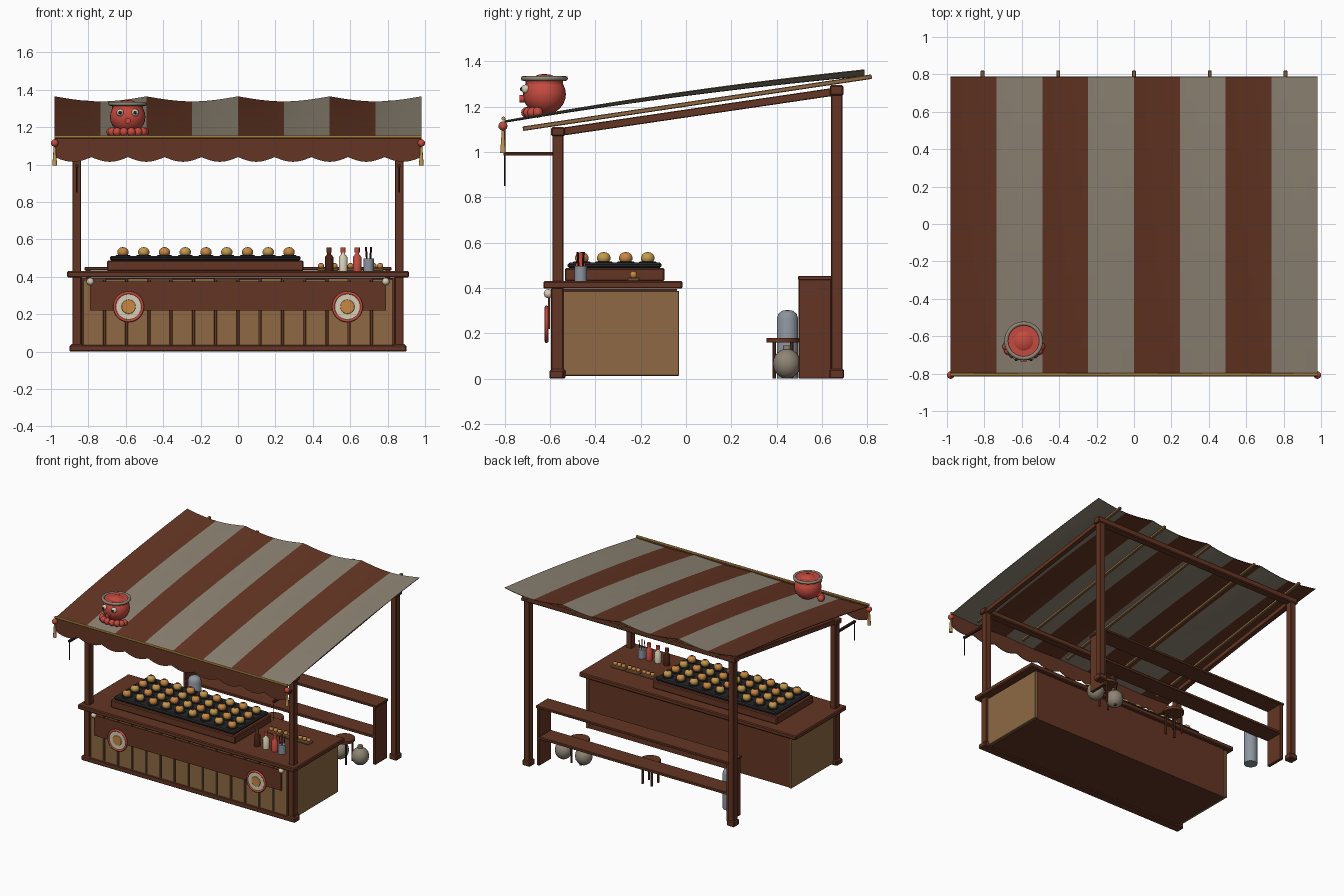
import bpy, bmesh, math
from mathutils import Vector, Matrix

if "Cube" in bpy.data.objects:
    bpy.data.objects.remove(bpy.data.objects["Cube"])


def colour(name, r, g, b):
    m = bpy.data.materials.new(name)
    lin = [((c / 255 + 0.055) / 1.055) ** 2.4 for c in (r, g, b)]
    m.diffuse_color = (*lin, 1)
    m.use_nodes = True
    m.node_tree.nodes["Principled BSDF"].inputs["Base Color"].default_value = m.diffuse_color
    return m


BROWN = colour("red brown wood", 100, 53, 35)
TAN = colour("tan wood", 142, 105, 67)
CLOTH = colour("grey beige cloth", 142, 132, 116)
BLACK = colour("iron black", 38, 38, 41)
RED = colour("red", 196, 74, 62)
GOLD = colour("gold", 196, 154, 78)
CREAM = colour("cream", 216, 206, 182)
STEEL = colour("steel", 140, 149, 158)
DOUGH = colour("baked dough", 200, 136, 68)
DARK = colour("dark sauce", 66, 32, 21)


def finish(name, bm, mats, smooth=False, rule=None):
    bmesh.ops.recalc_face_normals(bm, faces=bm.faces)
    for f in bm.faces:
        f.smooth = smooth
        if rule:
            f.material_index = rule(f.calc_center_median())
    me = bpy.data.meshes.new(name)
    bm.to_mesh(me)
    bm.free()
    for m in mats if isinstance(mats, tuple) else (mats,):
        me.materials.append(m)
    ob = bpy.data.objects.new(name, me)
    bpy.context.collection.objects.link(ob)
    return ob


def box(name, x0, x1, y0, y1, z0, z1, mat, bevel=0.0, rot=None):
    bm = bmesh.new()
    bmesh.ops.create_cube(bm, size=1)
    bmesh.ops.scale(bm, vec=(x1 - x0, y1 - y0, z1 - z0), verts=bm.verts)
    if bevel:
        bmesh.ops.bevel(bm, geom=bm.edges[:], offset=bevel, segments=1, affect='EDGES')
    ob = finish(name, bm, mat)
    ob.location = ((x0 + x1) / 2, (y0 + y1) / 2, (z0 + z1) / 2)
    if rot:
        ob.rotation_euler = rot
    return ob


def slope_beam(name, x, w, h, ya, za, yb, zb, mat):
    l, cy, cz = math.hypot(yb - ya, zb - za), (ya + yb) / 2, (za + zb) / 2
    return box(name, x - w / 2, x + w / 2, cy - l / 2, cy + l / 2, cz - h / 2, cz + h / 2,
               mat, 0.003, (math.atan2(zb - za, yb - ya), 0, 0))


def lathe(name, profile, loc, mats, segs=16, rot=(0, 0, 0), rule=None, sharp=True, closed=False):
    bm = bmesh.new()
    rings = [[bm.verts.new((r * math.cos(2 * math.pi * i / segs), r * math.sin(2 * math.pi * i / segs), z))
              for i in range(segs)] for r, z in profile]
    pairs = list(zip(rings, rings[1:])) + ([(rings[-1], rings[0])] if closed else [])
    for a, b in pairs:
        for i in range(segs):
            j = (i + 1) % segs
            bm.faces.new((a[i], a[j], b[j], b[i]))
    bmesh.ops.remove_doubles(bm, verts=bm.verts, dist=1e-5)
    ob = finish(name, bm, mats, True, rule)
    ob.location, ob.rotation_euler = loc, rot
    if sharp:
        ob.data.set_sharp_from_angle(angle=math.radians(40))
    return ob


def ball(name, loc, r, mats, rz=None, segs=16, rule=None):
    n, rz = segs // 2, rz or r
    prof = [(r * math.sin(math.pi * i / n), -rz * math.cos(math.pi * i / n)) for i in range(n + 1)]
    return lathe(name, prof, loc, mats, segs, rule=rule, sharp=False)


def rod(name, loc, r, h, mat, segs=12, rot=(0, 0, 0)):
    return lathe(name, [(0, 0), (r, 0), (r, h), (0, h)], loc, mat, segs, rot)


def ring(name, loc, major, minor, mat, rot=(0, 0, 0)):
    prof = [(major + minor * math.cos(a * math.pi / 4), minor * math.sin(a * math.pi / 4)) for a in range(8)]
    return lathe(name, prof, loc, mat, 28, rot, sharp=False, closed=True)


# Frame: posts, feet, caps, sloping side beams, hanging arms
for s in (-1, 1):
    x = s * 0.862
    for nm, y, top in (("front", -0.565, 1.10), ("back", 0.665, 1.28)):
        box(nm + "_post", x - .023, x + .023, y - .025, y + .025, 0, top, BROWN, .004)
        box(nm + "_foot", x - .032, x + .032, y - .033, y + .033, 0, .042, BROWN, .006)
    slope_beam("side_beam", x, .035, .035, -.58, 1.085, .68, 1.27, BROWN)
    box("lantern_arm", x - .008, x + .008, -.805, -.565, .985, 1.0, DARK)
    rod("lantern_hook", (x, -.8, .85), .003, .14, BLACK, 6)
box("front_cross_beam", -.9, .9, -.595, -.535, 1.07, 1.11, BROWN, .006)
box("back_cross_beam", -.9, .9, .635, .695, 1.25, 1.295, BROWN, .006)
for i in range(5):
    slope_beam("rafter", -.81 + .405 * i, .02, .02, -.72, 1.103, .82, 1.333, TAN)

# Striped awning sagging between supports
W, NX, NY = 0.98, 64, 12
bm = bmesh.new()
bmesh.ops.create_grid(bm, x_segments=NX, y_segments=NY, size=1)
for v in bm.verts:
    x, t = v.co.x * W, (v.co.y + 1) / 2
    sag = .027 * (.25 + .75 * t) * abs(math.sin(math.pi * x / .49))
    v.co = (x, -.8 + 1.587 * t, 1.14 + .225 * t + .06 * t * (1 - t) - sag)
awning = finish("awning", bm, (BROWN, CLOTH), False, lambda c: int((c.x + W) / .245) % 2)
awning.modifiers.new("thickness", 'SOLIDIFY').thickness = .004

# Scalloped valance with rope, knobs and tassels
bm = bmesh.new()
N, prev = 120, None
for i in range(N + 1):
    u = i / N
    x = -W + 2 * W * u
    pair = (bm.verts.new((x, -.802, 1.145)),
            bm.verts.new((x, -.802, 1.04 - .025 * abs(math.sin(math.pi * 10 * u)))))
    if prev:
        bm.faces.new((prev[0], prev[1], pair[1], pair[0]))
    prev = pair
val = finish("valance", bm, BROWN)
val.modifiers.new("thickness", 'SOLIDIFY').thickness = .005
rod("awning_rope", (-W, -.806, 1.148), .009, 2 * W, GOLD, 8, (0, math.pi / 2, 0))
for s in (-1, 1):
    ball("tassel_knob", (s * .98, -.808, 1.115), .02, RED)
    lathe("tassel", [(0, .1), (.006, .1), (.008, .065), (.013, 0), (0, 0)], (s * .98, -.808, .995), GOLD, 10)

# Counter body
box("counter_body", -.845, .845, -.58, -.04, .012, .395, BROWN)
for s in (-1, 1):
    a, b = sorted((s * .845, s * .868))
    box("counter_side_panel", a, b, -.585, -.03, .012, .387, TAN, .003)
    a, b = sorted((s * .838, s * .885))
    box("counter_corner", a, b, -.595, -.54, 0, .4, BROWN, .004)
box("counter_plinth", -.9, .9, -.603, -.54, 0, .036, BROWN, .005)
box("counter_top", -.915, .915, -.63, -.015, .397, .43, BROWN, .006)
for i in range(14):
    x = -.774 + .119 * i
    box("front_slat", x - .054, x + .054, -.594, -.575, .034, .384 + .004 * (i % 3), TAN, .002)

# Front banner with pins and round badges
box("banner", -.79, .79, -.608, -.6, .22, .375, BROWN)
for s in (-1, 1):
    ball("banner_pin", (s * .79, -.608, .375), .02, CREAM)
    face = (math.pi / 2, 0, 0)
    x = s * .585
    rod("badge_back", (x, -.606, .24), .078, .012, CREAM, 32, face)
    ring("badge_rim", (x, -.616, .24), .075, .008, RED, face)
    rod("badge_centre", (x, -.616, .24), .034, .008, DOUGH, 20, face)
    ring("badge_centre_rim", (x, -.62, .24), .034, .004, GOLD, face)

# Griddle with dumplings topped by sauce
box("griddle_base", -.70, .35, -.535, -.095, .43, .488, BROWN, .006)
box("griddle_plate", -.685, .335, -.522, -.108, .488, .512, BLACK, .008)
for i in range(9):
    for j in range(4):
        x, y = -.615 + .111 * i, -.46 + .097 * j
        ring("griddle_well", (x, y, .512), .036, .004, BLACK)
        ball("dumpling", (x, y, .532), .031, ((GOLD if (i + j) % 2 else DOUGH), DARK), .027, 14,
             lambda c: int(c.z > .021))

# Serving boats
for k in range(3):
    x = .48 + .122 * k
    box("serving_boat", x - .057, x + .057, -.26, -.205, .43, .447, TAN, .005)
    for d in (-.036, 0, .036):
        ball("served_dumpling", (x + d, -.232, .458), .017, (DOUGH, DARK), segs=10,
             rule=lambda c: int(c.z > .012))

# Sauce bottles and skewer cup
for x, m, cap in ((.487, DARK, BROWN), (.562, CREAM, RED), (.637, RED, RED)):
    lathe("sauce_bottle", [(0, 0), (.023, 0), (.023, .075), (.01, .092), (.01, .105), (0, .105)],
          (x, -.465, .43), m, 14)
    rod("bottle_cap", (x, -.465, .53), .014, .026, cap, 10)
rod("skewer_cup", (.698, -.465, .43), .028, .068, STEEL, 16)
for k in range(4):
    a = k * math.pi / 2 + .6
    rod("skewer", (.698 + .013 * math.cos(a), -.465 + .013 * math.sin(a), .49), .003, .07, DARK, 6,
        (-.1 * math.sin(a), .1 * math.cos(a), 0))

# Back shelf
for s in (-1, 1):
    box("shelf_end", s * .8 - .012, s * .8 + .012, .497, .64, 0, .44, BROWN, .003)
box("shelf_top", -.82, .82, .495, .642, .435, .453, BROWN, .003)
box("shelf_middle", -.8, .8, .497, .64, .2, .22, BROWN, .003)

# Stools, sacks and gas cylinder
for x in (0, .6):
    rod("stool_seat", (x, .428, .16), .072, .02, BROWN, 20)
    for a in range(4):
        t = math.pi / 4 + a * math.pi / 2
        rod("stool_leg", (x + .055 * math.cos(t), .428 + .055 * math.sin(t), 0), .008, .162, BROWN, 8)
for x in (.55, .72):
    ball("sack", (x, .445, .066), .062, CLOTH, .066)
    rod("sack_neck", (x, .445, .125), .018, .022, CLOTH, 10)
lathe("gas_cylinder", [(0, 0), (.047, 0), (.047, .265), (.04, .287), (.022, .3), (0, .303)],
      (-.68, .448, 0), STEEL, 20)

# Octopus mascot on the awning
ox, oy, oz = -.59, -.625, 1.255
ball("octopus_head", (ox, oy, oz), .095, RED, .09, 24)
ring("octopus_headband", (ox, oy, 1.325), .093, .011, CLOTH)
rod("octopus_crown", (ox, oy, 1.3), .083, .03, RED, 24)
for k in range(8):
    a = math.pi + math.pi * k / 7
    ball("octopus_leg", (ox + .09 * math.cos(a), oy - .03 + .05 * math.sin(a), 1.175), .024, RED, segs=12)
rod("octopus_mouth", (ox, oy - .085, 1.235), .016, .025, RED, 12, (math.pi / 2, 0, 0))
for s in (-1, 1):
    ball("octopus_eye", (ox + s * .04, oy - .083, 1.278), .02, CREAM, segs=12)
    ball("octopus_pupil", (ox + s * .04, oy - .1, 1.278), .009, BLACK, segs=10)
